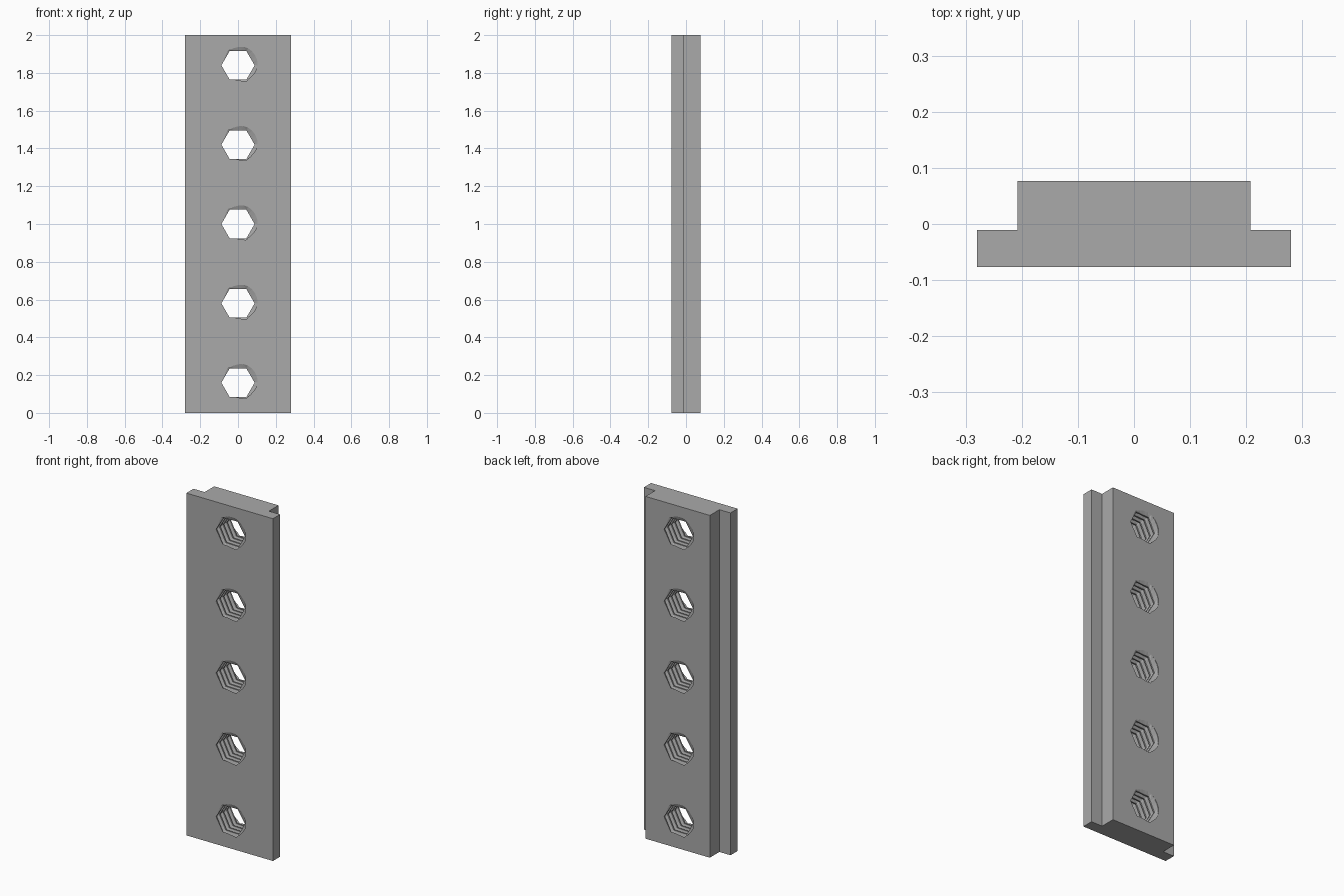
import bpy, bmesh, math

if "Cube" in bpy.data.objects:
    bpy.data.objects.remove(bpy.data.objects["Cube"])

HALF_DEPTH = 0.077
PITCH = 0.0328
MINOR, MAJOR = 0.088, 0.105
SEGMENTS, TURNS = 24, 9
HOLE_HEIGHTS = [0.16 + 0.42 * i for i in range(5)]

steel = bpy.data.materials.new("plain grey steel")
steel.use_nodes = True
colour = (0.40, 0.40, 0.40, 1)
steel.diffuse_color = colour
steel.node_tree.nodes["Principled BSDF"].inputs["Base Color"].default_value = colour


def finish(name, bm):
    bmesh.ops.recalc_face_normals(bm, faces=bm.faces)
    mesh = bpy.data.meshes.new(name)
    bm.to_mesh(mesh)
    bm.free()
    mesh.materials.append(steel)
    obj = bpy.data.objects.new(name, mesh)
    bpy.context.collection.objects.link(obj)
    return obj


# Stepped bar: T-shaped section extruded upwards
bm = bmesh.new()
half = [(0.28, -HALF_DEPTH), (0.28, -0.011), (0.208, -0.011), (0.208, HALF_DEPTH)]
section = half + [(-x, y) for x, y in reversed(half)]
base = bm.faces.new([bm.verts.new((x, y, 0)) for x, y in section])
top = bmesh.ops.extrude_face_region(bm, geom=[base])["geom"]
bmesh.ops.translate(bm, vec=(0, 0, 2),
                    verts=[v for v in top if isinstance(v, bmesh.types.BMVert)])
bar = finish("threaded_slot_bar", bm)


def add_thread(bm, height):
    """Right-handed screw solid along y, with a six-sided crest and round root."""
    start = -HALF_DEPTH - 2.528 * PITCH
    profile = [(0, 0), (0.25, 0), (0.5625, 1), (0.6875, 1)]
    rows = TURNS * len(profile)
    columns = []
    for i in range(SEGMENTS):
        turn = i / SEGMENTS
        angle = -turn * math.tau
        crest = MINOR * math.cos(math.pi / 6) / math.cos(
            angle % (math.pi / 3) - math.pi / 6)
        column = []
        # The first column is one turn longer, so that the helix closes on it
        for j in range(rows + (len(profile) if i == 0 else 0) + 1):
            t, root = profile[j % 4]
            r = MAJOR if root else crest
            y = start + PITCH * (turn + j // 4 + t)
            column.append(bm.verts.new((r * math.cos(angle), y,
                                        height + r * math.sin(angle))))
        columns.append(column)
    columns.append(columns[0][4:])
    for a, b in zip(columns, columns[1:]):
        for j in range(rows):
            bm.faces.new((a[j], b[j], b[j + 1]))
            bm.faces.new((a[j], b[j + 1], a[j + 1]))
    # Close both ends with fans
    first = columns[0]
    for row, side in ((0, -1), (rows, 1)):
        loop = [c[row] for c in columns[:-1]] + first[row + 4:row:-1]
        y = start + PITCH * (row / 4 + 0.5)
        centre = bm.verts.new((0, y, height))
        for a, b in zip(loop, loop[1:] + loop[:1]):
            bm.faces.new((centre, a, b))


# Five tapped holes
bm = bmesh.new()
for height in HOLE_HEIGHTS:
    add_thread(bm, height)
cutter = finish("thread_cutter", bm)
cutter.hide_render = True

cut = bar.modifiers.new("tapped holes", "BOOLEAN")
cut.operation = "DIFFERENCE"
cut.solver = "EXACT"
cut.object = cutter
bpy.context.view_layer.objects.active = bar
bar.select_set(True)
bpy.ops.object.modifier_apply(modifier=cut.name)
bpy.data.objects.remove(cutter)
